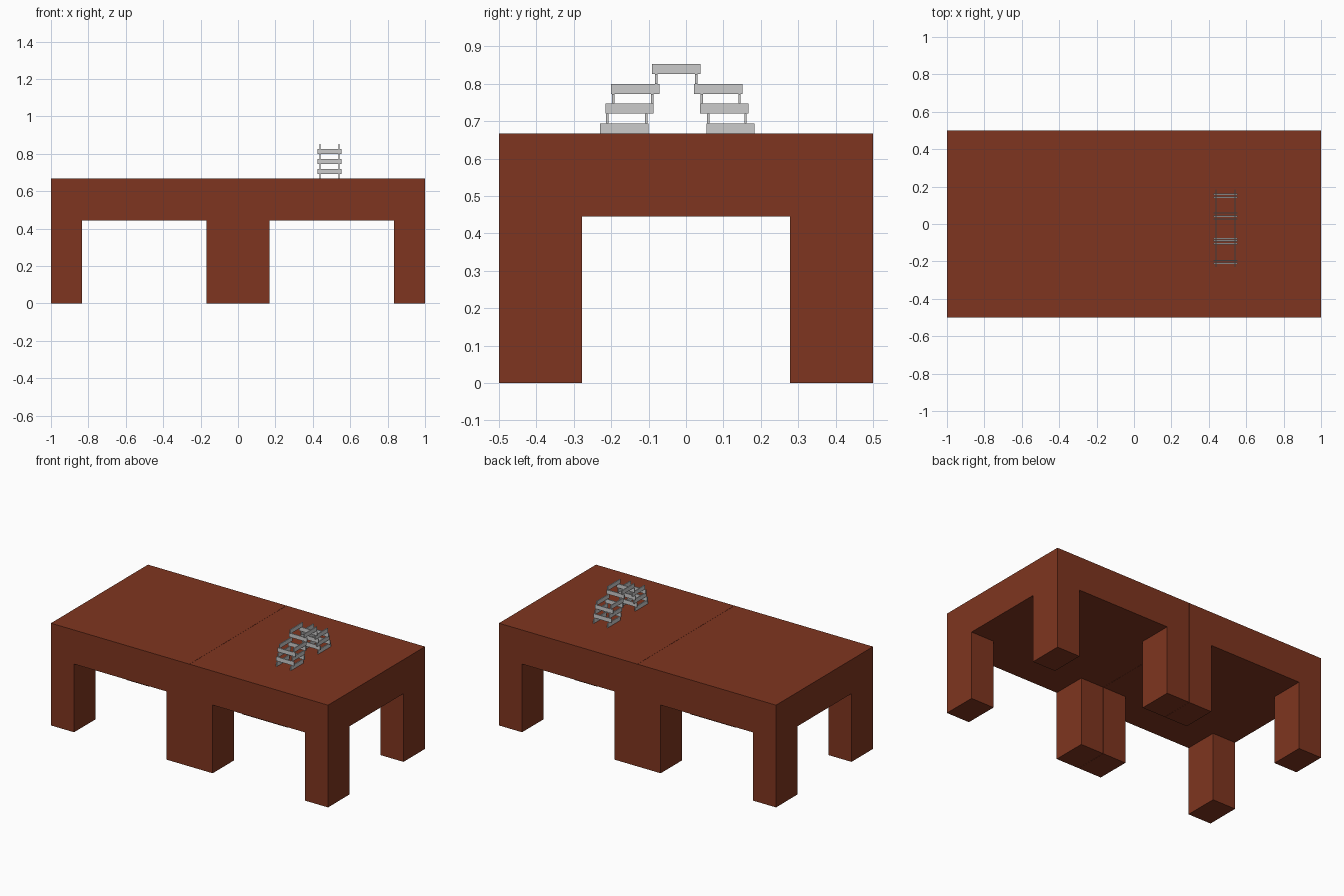
import bpy
import bmesh

if "Cube" in bpy.data.objects:
    bpy.data.objects.remove(bpy.data.objects["Cube"])

brown = bpy.data.materials.new("brown_wood")
brown.diffuse_color = (0.212, 0.036, 0.014, 1)
brown.use_nodes = True
brown.node_tree.nodes["Principled BSDF"].inputs["Base Color"].default_value = brown.diffuse_color

TOP, UNDER = 0.667, 0.445


def extrude(bm, faces, offset, keep):
    """Extrude faces along z, optionally keeping the originals."""
    out = bmesh.ops.extrude_face_region(bm, geom=faces, use_keep_orig=keep)
    verts = [g for g in out["geom"] if isinstance(g, bmesh.types.BMVert)]
    bmesh.ops.translate(bm, verts=verts, vec=(0, 0, offset))
    if not keep:
        old = [f for f in faces if f.is_valid]
        bmesh.ops.delete(bm, geom=old, context='FACES_ONLY')


def table(name, x0, x1):
    """Thick square top with its four corner legs drawn down from the underside."""
    xs = [x0, x0 + 0.1667, x1 - 0.1667, x1]
    ys = [-0.5, -0.2778, 0.2778, 0.5]
    bm = bmesh.new()
    grid = [[bm.verts.new((x, y, UNDER)) for y in ys] for x in xs]
    cells = {(i, j): bm.faces.new((grid[i][j], grid[i + 1][j],
                                   grid[i + 1][j + 1], grid[i][j + 1]))
             for i in range(3) for j in range(3)}
    # Raise the slab, then pull the corner cells down to the floor
    extrude(bm, list(cells.values()), TOP - UNDER, True)
    for i in (0, 2):
        for j in (0, 2):
            extrude(bm, [cells[i, j]], -UNDER, False)
    bmesh.ops.remove_doubles(bm, verts=bm.verts, dist=0.0001)
    bmesh.ops.recalc_face_normals(bm, faces=bm.faces)
    me = bpy.data.meshes.new(name)
    bm.to_mesh(me)
    bm.free()
    me.materials.append(brown)
    bpy.context.collection.objects.link(bpy.data.objects.new(name, me))


# Two tables side by side with a hairline seam
table("left_table", -1, -0.0005)
table("right_table", 0.0005, 1)

# Stacked stick arch: layers alternate between lengthwise and crosswise sticks
LENGTH, THICK, LAYER = 0.129, 0.0065, 0.0265
CX = 0.4895


def stick(name, x, y, layer, along_y):
    bpy.ops.mesh.primitive_cube_add(size=1, location=(x, y, TOP + (layer + 0.5) * LAYER))
    ob = bpy.context.object
    ob.name = name
    ob.scale = (THICK, LENGTH, LAYER) if along_y else (LENGTH, THICK, LAYER)
    bpy.ops.object.transform_apply(location=False, rotation=False, scale=True)


# Layer number and centres of the lengthwise stick pairs
for layer, centres in ((0, (-0.165, 0.119)), (2, (-0.151, 0.102)),
                       (4, (-0.136, 0.086)), (6, (-0.026,))):
    for y in centres:
        for side in (-1, 1):
            stick("lengthwise_stick", CX + side * 0.051, y, layer, True)

# Layer number and positions of the crosswise sticks
for layer, rows in ((1, (-0.210, -0.106, 0.059, 0.159)),
                    (3, (-0.195, -0.090, 0.042, 0.143)),
                    (5, (-0.079, 0.027))):
    for y in rows:
        stick("crosswise_stick", CX, y, layer, False)
